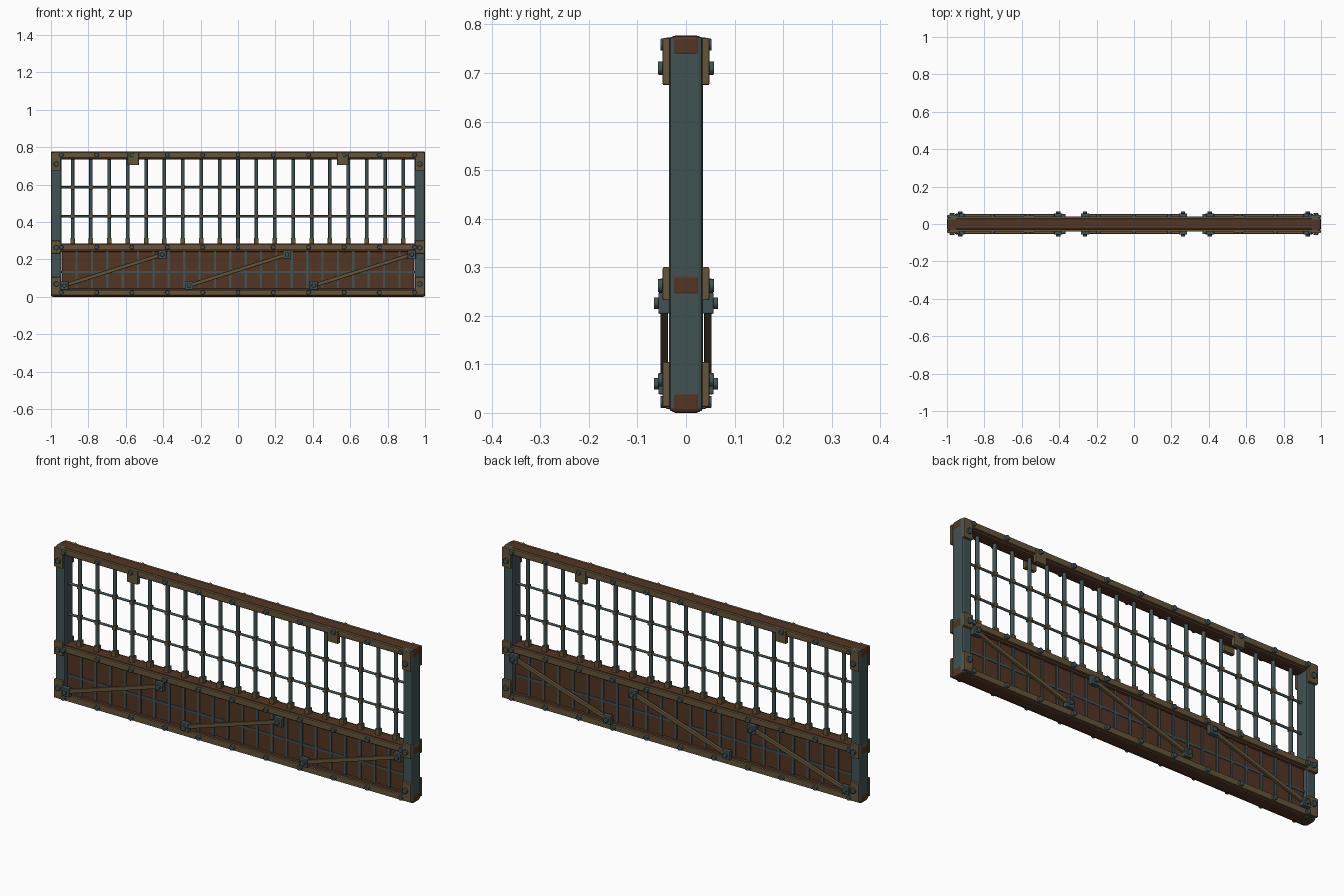
import bpy, math
from mathutils import Vector

if "Cube" in bpy.data.objects:
    bpy.data.objects.remove(bpy.data.objects["Cube"])


def material(name, rgb):
    m = bpy.data.materials.new(name)
    m.use_nodes = True
    m.diffuse_color = (*rgb, 1)
    m.node_tree.nodes["Principled BSDF"].inputs["Base Color"].default_value = (*rgb, 1)
    return m


wood = material("brown wood", (0.085, 0.036, 0.017))
steel = material("blue steel", (0.052, 0.085, 0.088))
brass = material("aged brass", (0.13, 0.09, 0.042))


def finish(ob, name, mat, bevel):
    ob.name = name
    ob.data.materials.append(mat)
    if bevel:
        mod = ob.modifiers.new("bevel", "BEVEL")
        mod.width, mod.segments = bevel, 2
    return ob


def box(name, mat, x, y, z, bevel=0.0, tilt=0.0):
    """Box from (low, high) ranges, optionally tilted about y."""
    ranges = (x, y, z)
    bpy.ops.mesh.primitive_cube_add(size=1, location=[(a + b) / 2 for a, b in ranges])
    ob = bpy.context.object
    ob.scale = [b - a for a, b in ranges]
    bpy.ops.object.transform_apply(location=False, rotation=False, scale=True)
    ob.rotation_euler.y = tilt
    return finish(ob, name, mat, bevel)


def rod(name, mat, start, end, radius, sides=8, bevel=0.0):
    a, b = Vector(start), Vector(end)
    bpy.ops.mesh.primitive_cylinder_add(vertices=sides, radius=radius, depth=(b - a).length,
                                        location=(a + b) / 2)
    ob = bpy.context.object
    ob.rotation_euler = (b - a).to_track_quat("Z", "Y").to_euler()
    bpy.ops.object.shade_smooth_by_angle(angle=math.radians(50))
    return finish(ob, name, mat, bevel)


def around(c, half):
    return (c - half, c + half)


def face(side, near, far):
    """Depth range on the front (-1) or back (1)."""
    return tuple(sorted((side * near, side * far)))


# Side posts and wooden rails
for s, label in ((-1, "right"), (1, "left")):
    box(label + "_post", steel, sorted((s * 0.945, s * 0.999)), around(0, 0.035),
        (0.002, 0.776), 0.009)
rails = {"bottom": (0, 0.045), "middle": (0.24, 0.286), "top": (0.734, 0.777)}
for label, z in rails.items():
    box(label + "_rail", wood, (-1, 1), around(0, 0.03), z, 0.008)

# Lower planks with the steel strips over the gaps
count = 23
step = 1.89 / count
for i in range(count):
    x = -0.945 + (i + 0.5) * step
    box("plank", wood, around(x, step / 2 - 0.003), around(0, 0.019), (0.03, 0.25), 0.003)
    if i:
        box("plank_strip", steel, around(x - step / 2, 0.006), around(0, 0.024), (0.035, 0.25))
box("plank_crossbar", steel, (-0.945, 0.945), around(0, 0.022), around(0.132, 0.005))

# Upper grille with collars and crossing clamps
for i in range(-9, 10):
    x = i * 0.0983
    rod("grille_bar", steel, (x, 0, 0.27), (x, 0, 0.75), 0.0095)
    box("bar_collar", brass, around(x, 0.012), around(0, 0.014), (0.28, 0.314), 0.002)
    for z in (0.43, 0.585):
        box("crossing_clamp", brass, around(x, 0.0105), around(0, 0.0115), around(z, 0.0105), 0.002)
for z in (0.43, 0.585):
    rod("grille_crossbar", steel, (-0.95, 0, z), (0.95, 0, z), 0.006)

# Fittings, repeated on both faces
for s in (-1, 1):
    def bolt(x, z, base, tip, radius, mat=steel):
        rod("bolt", mat, (x, s * base, z), (x, s * tip, z), radius, 10, 0.002)

    for z in (0.0225, 0.265, 0.7585):
        box("rail_strap", brass, (-0.985, 0.985), face(s, 0.026, 0.041), around(z, 0.0145), 0.002)
        for i in range(-5, 6):
            bolt(i * 0.189, z, 0.038, 0.053, 0.0125)

    # Corner plates on the posts
    for side in (-1, 1):
        for low, high, z in ((0.012, 0.105, 0.068), (0.232, 0.3, 0.262), (0.675, 0.772, 0.71)):
            box("corner_plate", brass, around(side * 0.974, 0.025), face(s, 0.033, 0.048),
                (low, high), 0.003)
            bolt(side * 0.972, z, 0.046, 0.058, 0.014)
        # Brackets hanging under the top rail
        box("top_bracket", brass, around(side * 0.56, 0.03), face(s, 0.024, 0.045),
            (0.704, 0.772), 0.003)

    # Diagonal braces with square end plates
    for x in (-0.667, 0, 0.667):
        dx, dz = 0.262, 0.083
        box("diagonal_brace", brass, around(x, math.hypot(dx, dz)), face(s, 0.037, 0.053),
            around(0.143, 0.0095), 0.003, -math.atan2(dz, dx))
        for e in (-1, 1):
            box("brace_plate", steel, around(x + e * dx, 0.022), face(s, 0.034, 0.057),
                around(0.143 + e * dz, 0.022), 0.003)
            bolt(x + e * dx, 0.143 + e * dz, 0.056, 0.066, 0.0125)
